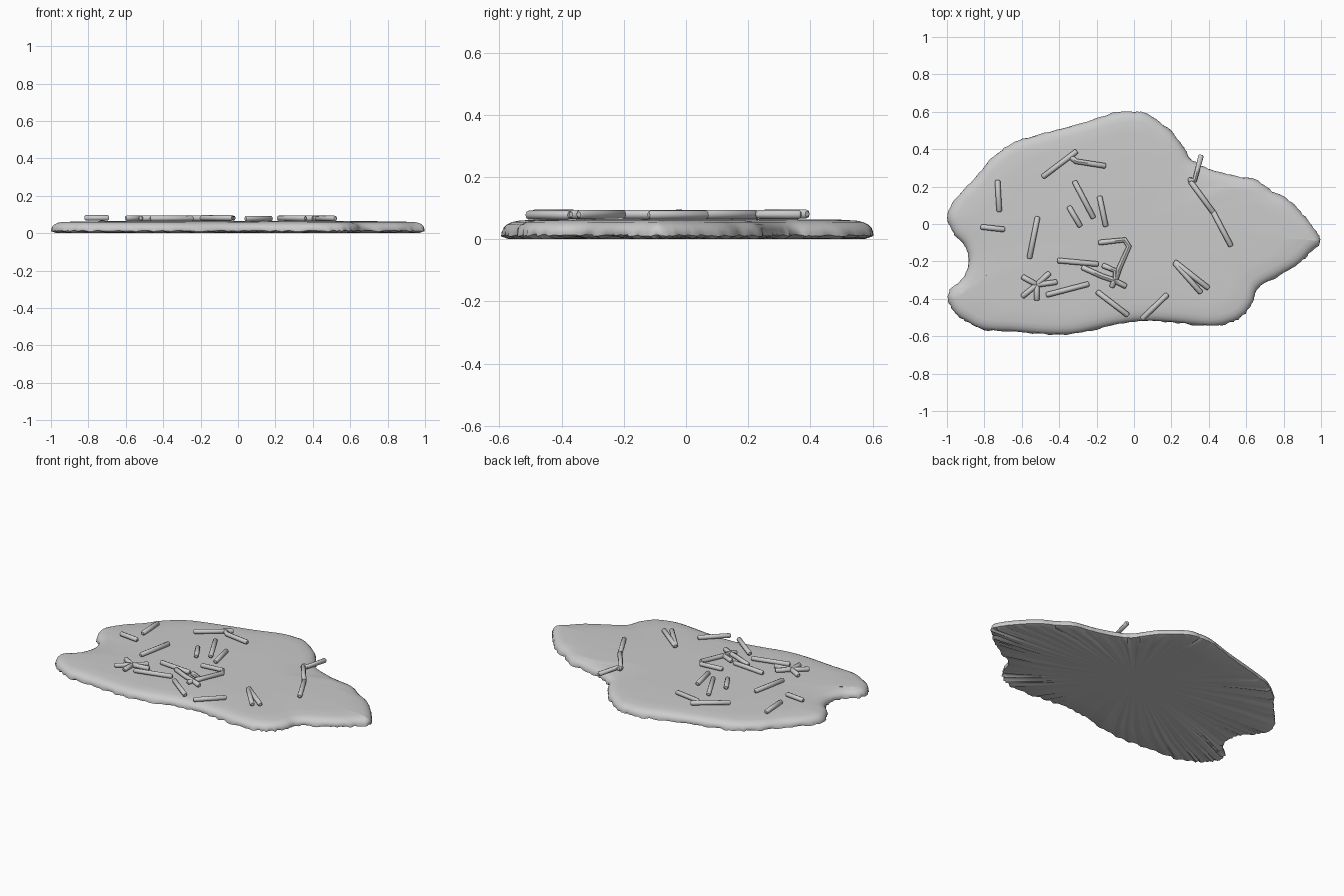
import bpy
import bmesh
import math
import random
from mathutils import Vector
from mathutils.geometry import interpolate_bezier

random.seed(4)
cube = bpy.data.objects.get("Cube")
if cube:
    bpy.data.objects.remove(cube, do_unlink=True)

# One flat colour for everything
grey = bpy.data.materials.new("plain grey")
grey.use_nodes = True
colour = (0.6, 0.6, 0.6, 1)
grey.diffuse_color = colour
grey.node_tree.nodes["Principled BSDF"].inputs["Base Color"].default_value = colour


def closed_outline(points, steps):
    """Smooth closed loop through the given points."""
    pts = [Vector((x, y, 0)) for x, y in points]
    n = len(pts)
    loop = []
    for i in range(n):
        before, a, b, after = (pts[(i + k) % n] for k in (-1, 0, 1, 2))
        handle_a = a + (b - before) / 6
        handle_b = b - (after - a) / 6
        loop += interpolate_bezier(a, handle_a, handle_b, b, steps + 1)[:-1]
    return loop


def inward_normals(loop, reach):
    """Horizontal inward directions of a clockwise loop, averaged over a reach."""
    n = len(loop)
    normals = []
    for i in range(n):
        along = loop[(i + reach) % n] - loop[i - reach]
        normals.append(Vector((along.y, -along.x, 0)).normalized())
    return normals


def finish(obj, angle):
    bpy.ops.object.select_all(action='DESELECT')
    obj.select_set(True)
    bpy.context.view_layer.objects.active = obj
    bpy.ops.object.shade_smooth_by_angle(angle=math.radians(angle))


# Flat, round-edged slab following an irregular outline
OUTLINE = [
    (-1, .05), (-.94, .16), (-.85, .25), (-.79, .33), (-.71, .4), (-.62, .45),
    (-.45, .5), (-.26, .55), (-.1, .6), (0, .605), (.08, .59), (.2, .5),
    (.27, .41), (.31, .35), (.38, .31), (.5, .27), (.65, .24), (.74, .18),
    (.83, .13), (.92, .04), (.98, -.04), (1, -.1), (.95, -.15), (.88, -.22),
    (.78, -.28), (.67, -.345), (.64, -.42), (.59, -.49), (.52, -.53), (.41, -.55),
    (.2, -.53), (.03, -.525), (-.13, -.55), (-.31, -.59), (-.45, -.595),
    (-.64, -.58), (-.8, -.57), (-.89, -.53), (-.96, -.48), (-1, -.4),
    (-.98, -.34), (-.92, -.29), (-.89, -.2), (-.91, -.12), (-.97, -.05),
]


def build_slab():
    loop = closed_outline(OUTLINE, 6)
    normals = inward_normals(loop, 5)
    count = len(loop)
    ripple = [random.uniform(0, 1) for _ in loop]
    bm = bmesh.new()

    def ring(inset, height, jag=0, lift=0):
        return [bm.verts.new(p + d * (inset + jag * r) + Vector((0, 0, height + lift * r)))
                for p, d, r in zip(loop, normals, ripple)]

    def hub_ring(scale, height, lift=0):
        return [bm.verts.new((p.x * scale, p.y * scale, height + lift * r))
                for p, r in zip(loop, ripple)]

    # Rings run from the underside, round the rim, and onto the top
    rings = [
        hub_ring(.3, .001),
        hub_ring(.75, 0, .006),
        ring(.025, 0, .015, .012),
        ring(0, .009, .012, .006),
        ring(.002, .022, .006),
        ring(.009, .036),
        ring(.02, .047),
        ring(.036, .055),
        ring(.06, .06),
        hub_ring(.8, .0635),
        hub_ring(.4, .065),
    ]
    for low, high in zip(rings, rings[1:]):
        for i in range(count):
            j = (i + 1) % count
            bm.faces.new((low[i], low[j], high[j], high[i]))
    for edge, height in ((rings[0], 0), (rings[-1], .065)):
        hub = bm.verts.new((0, 0, height))
        for i in range(count):
            bm.faces.new((edge[i], edge[(i + 1) % count], hub))
    bmesh.ops.recalc_face_normals(bm, faces=bm.faces[:])
    mesh = bpy.data.meshes.new("ground_slab")
    bm.to_mesh(mesh)
    bm.free()
    slab = bpy.data.objects.new("ground_slab", mesh)
    bpy.context.collection.objects.link(slab)
    mesh.materials.append(grey)
    finish(slab, 50)


def build_twig(name, path, height=.08, radius=.0145):
    """Rounded stick along a path, with slightly tapered blunt ends."""
    data = bpy.data.curves.new(name, 'CURVE')
    data.dimensions = '3D'
    data.bevel_depth = radius
    data.bevel_resolution = 2
    data.use_fill_caps = True
    pts = [Vector((x, y, height)) for x, y in path]
    start = (pts[1] - pts[0]).normalized() * .006
    end = (pts[-2] - pts[-1]).normalized() * .006
    stations = [(pts[0], .6), (pts[0] + start, 1)]
    stations += [(p, 1) for p in pts[1:-1]]
    stations += [(pts[-1] + end, 1), (pts[-1], .6)]
    spline = data.splines.new('POLY')
    spline.points.add(len(stations) - 1)
    for point, (co, size) in zip(spline.points, stations):
        point.co = (*co, 1)
        point.radius = size
    data.materials.append(grey)
    twig = bpy.data.objects.new(name, data)
    bpy.context.collection.objects.link(twig)
    bpy.ops.object.select_all(action='DESELECT')
    twig.select_set(True)
    bpy.context.view_layer.objects.active = twig
    bpy.ops.object.convert(target='MESH')
    finish(bpy.context.view_layer.objects.active, 45)


build_slab()

# Loose straight twigs
STRAIGHT = [
    [(-.49, .25), (-.305, .39)], [(-.73, .235), (-.72, .065)],
    [(-.82, -.015), (-.69, -.03)], [(-.515, .04), (-.56, -.185)],
    [(-.32, .23), (-.215, .03)], [(-.35, .095), (-.285, -.015)],
    [(-.185, .15), (-.15, -.015)], [(-.41, -.195), (-.19, -.215)],
    [(-.47, -.38), (-.24, -.32)], [(-.2, -.36), (-.03, -.49)],
    [(.04, -.51), (.18, -.375)], [(.3, .23), (.425, .06)],
    [(.42, .07), (.52, -.12)],
]
for number, path in enumerate(STRAIGHT, 1):
    build_twig(f"twig_{number}", path, random.uniform(.077, .082))

# Bent, forked and star-shaped twigs
BENT = {
    "bent_twig": [(-.34, .36), (-.31, .335), (-.15, .31)],
    "hooked_twig": [(-.19, -.1), (-.05, -.085), (-.027, -.12), (-.08, -.24), (-.1, -.3)],
    "branch_twig": [(-.28, -.23), (-.17, -.28), (-.11, -.3), (-.04, -.335)],
    "branch_spur": [(-.17, -.22), (-.1, -.25), (-.1, -.29), (-.12, -.34)],
    "fork_long": [(.215, -.2), (.4, -.345)],
    "fork_short": [(.215, -.205), (.36, -.37)],
    "overhanging_twig": [(.36, .37), (.325, .235), (.29, .235)],
}
for name, path in BENT.items():
    build_twig(name, path)

STAR_CENTRE = (-.52, -.325)
STAR_TIPS = [(-.6, -.28), (-.45, -.26), (-.41, -.31), (-.6, -.39), (-.52, -.41)]
for number, tip in enumerate(STAR_TIPS, 1):
    build_twig(f"star_twig_arm_{number}", [STAR_CENTRE, tip])
